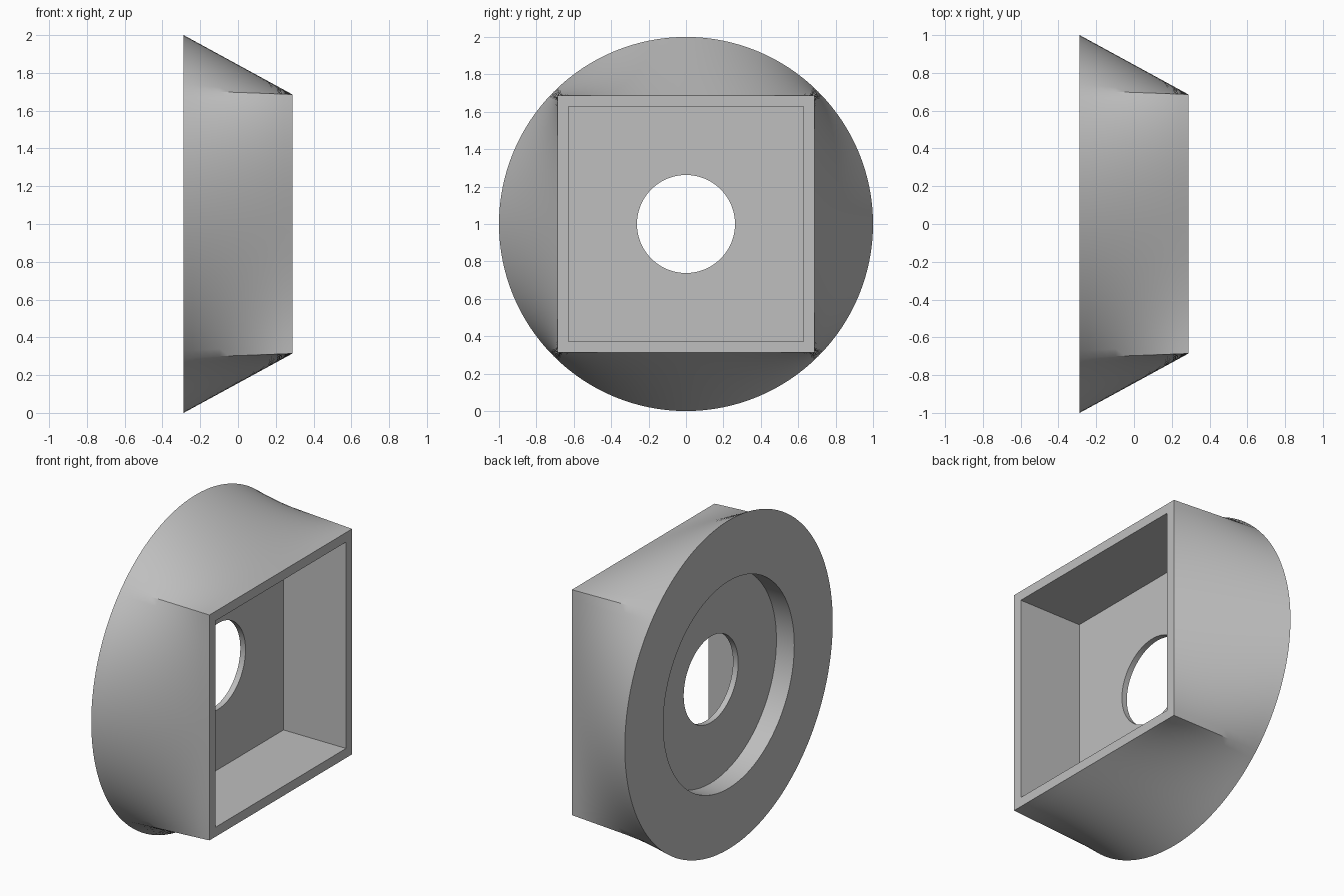
import bpy
import bmesh
from math import pi, cos, sin, radians

cube = bpy.data.objects.get("Cube")
if cube:
    bpy.data.objects.remove(cube, do_unlink=True)

SEGMENTS = 128
LOFT_STEPS = 12
CENTRE_Z = 1.0
BACK_X, FRONT_X = -0.288, 0.288
RECESS_X, POCKET_X = -0.168, -0.133
HOLE_R, RECESS_R, DISC_R = 0.262, 0.63, 1.0
SQUARE, POCKET = 0.686, 0.628


def circle(radius):
    angles = [2 * pi * i / SEGMENTS for i in range(SEGMENTS)]
    return [(radius * cos(a), radius * sin(a)) for a in angles]


def square(half):
    """Evenly spaced points round a square, matched to the circle's points."""
    side = SEGMENTS // 4
    points = []
    for i in range(SEGMENTS):
        quarter, step = divmod(i + side // 2, side)
        u, v = half, half * (2 * step / side - 1)
        for _ in range(quarter % 4):
            u, v = -v, u
        points.append((u, v))
    return points


def blend(a, b, t):
    return [(p[0] + (q[0] - p[0]) * t, p[1] + (q[1] - p[1]) * t)
            for p, q in zip(a, b)]


# Sections from the bore, out over the back, along the loft and into the pocket
sections = [(RECESS_X, circle(HOLE_R)),
            (RECESS_X, circle(RECESS_R)),
            (BACK_X, circle(RECESS_R))]
for k in range(LOFT_STEPS + 1):
    t = k / LOFT_STEPS
    sections.append((BACK_X + (FRONT_X - BACK_X) * t,
                     blend(circle(DISC_R), square(SQUARE), t)))
sections += [(FRONT_X, square(POCKET)),
             (POCKET_X, square(POCKET)),
             (POCKET_X, circle(HOLE_R))]

# Skin the sections into one closed body
bm = bmesh.new()
rings = [[bm.verts.new((x, y, z + CENTRE_Z)) for y, z in pts]
         for x, pts in sections]
for ring, following in zip(rings, rings[1:] + rings[:1]):
    for i in range(SEGMENTS):
        j = (i + 1) % SEGMENTS
        bm.faces.new((ring[i], ring[j], following[j], following[i]))
bmesh.ops.recalc_face_normals(bm, faces=bm.faces)

mesh = bpy.data.meshes.new("round_to_square_housing")
bm.to_mesh(mesh)
bm.free()
housing = bpy.data.objects.new("round_to_square_housing", mesh)
bpy.context.collection.objects.link(housing)

# Plain grey material
grey = bpy.data.materials.new("plain_grey")
grey.use_nodes = True
colour = (0.52, 0.52, 0.52, 1.0)
grey.diffuse_color = colour
grey.node_tree.nodes["Principled BSDF"].inputs["Base Color"].default_value = colour
mesh.materials.append(grey)

# Smooth curved walls, crisp rims
bpy.ops.object.select_all(action="DESELECT")
housing.select_set(True)
bpy.context.view_layer.objects.active = housing
bpy.ops.object.shade_smooth_by_angle(angle=radians(25))
